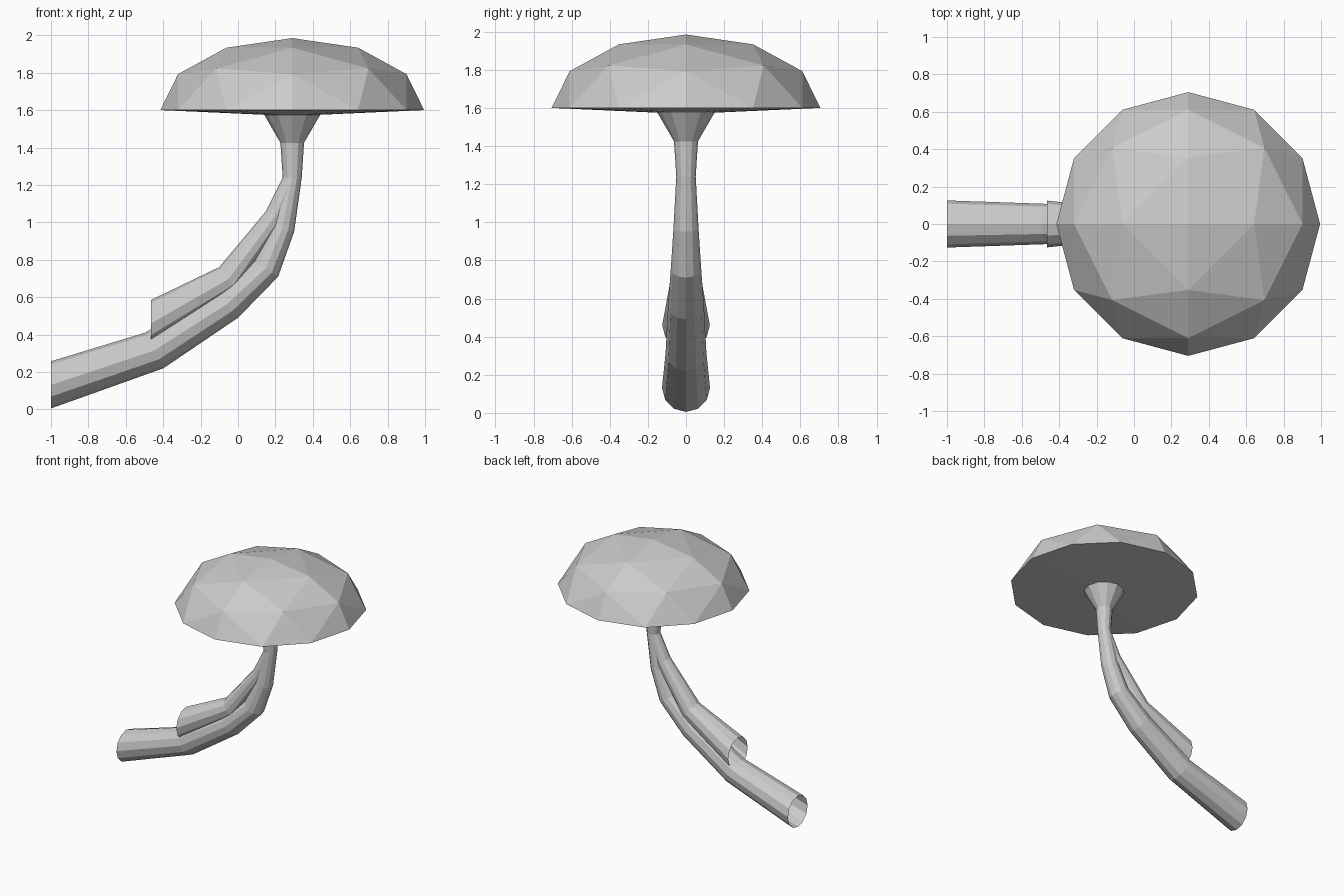
import bpy, bmesh
from math import sin, cos, radians, pi
from mathutils import Vector

if "Cube" in bpy.data.objects:
    bpy.data.objects.remove(bpy.data.objects["Cube"])

CX, RIM_Z = 0.29, 1.6
SIDES = 12


def finish(bm, name):
    bmesh.ops.remove_doubles(bm, verts=bm.verts, dist=0.0005)
    bmesh.ops.recalc_face_normals(bm, faces=bm.faces)
    me = bpy.data.meshes.new(name)
    bm.to_mesh(me)
    bm.free()
    ob = bpy.data.objects.new(name, me)
    bpy.context.collection.objects.link(ob)
    return ob


def bridge(bm, a, b):
    n = len(a)
    for i in range(n):
        bm.faces.new((a[i], a[(i + 1) % n], b[(i + 1) % n], b[i]))


def tube(name, rings):
    """Open tube in the XZ plane; ring = (x, z, path angle in degrees, radius)."""
    bm = bmesh.new()
    prev = None
    for x, z, ang, r in rings:
        n = Vector((-sin(radians(ang)), 0, cos(radians(ang))))
        ring = []
        for i in range(SIDES):
            t = 2 * pi * i / SIDES
            ring.append(bm.verts.new(Vector((x, 0, z)) + n * (r * cos(t)) + Vector((0, r * sin(t), 0))))
        if prev:
            bridge(bm, prev, ring)
        prev = ring
    return finish(bm, name)


# Main stem, flaring under the cap
tube("main_stem", [
    (-1.0, 0.131, 0, 0.126), (-0.447, 0.315, 27, 0.107), (-0.06, 0.562, 40, 0.094),
    (0.147, 0.752, 58, 0.08), (0.236, 0.965, 77, 0.066), (CX, 1.24, 90, 0.051),
    (CX, 1.425, 90, 0.063), (CX, 1.575, 90, 0.15)])

# Second root that merges into the stem
tube("side_stem", [
    (-0.465, 0.46, 0, 0.125), (-0.05, 0.697, 38, 0.081),
    (0.197, 1.03, 57, 0.056), (CX, 1.24, 90, 0.05)])

# Cap: upper half of a subdivided octahedron, squashed in height
bm = bmesh.new()
R, H, N = 0.705, 0.385, 3


def cap_point(i, j, sx, sy):
    v = Vector([sin(radians(90 * c / N)) for c in (i, j, N - i - j)]).normalized()
    return bm.verts.new((CX + sx * R * v.x, sy * R * v.y, RIM_Z + H * v.z))


for sx in (1, -1):
    for sy in (1, -1):
        p = {(i, j): cap_point(i, j, sx, sy) for i in range(N + 1) for j in range(N + 1 - i)}
        for i in range(N):
            for j in range(N - i):
                bm.faces.new((p[i, j], p[i + 1, j], p[i, j + 1]))
                if i + j < N - 1:
                    bm.faces.new((p[i + 1, j], p[i + 1, j + 1], p[i, j + 1]))

# Shallow underside running from the rim to the stem flare
rings = [[bm.verts.new((CX + r * cos(2 * pi * i / SIDES), r * sin(2 * pi * i / SIDES), z))
          for i in range(SIDES)] for r, z in ((R, RIM_Z), (0.15, 1.575))]
bridge(bm, rings[0], rings[1])
finish(bm, "cap")
